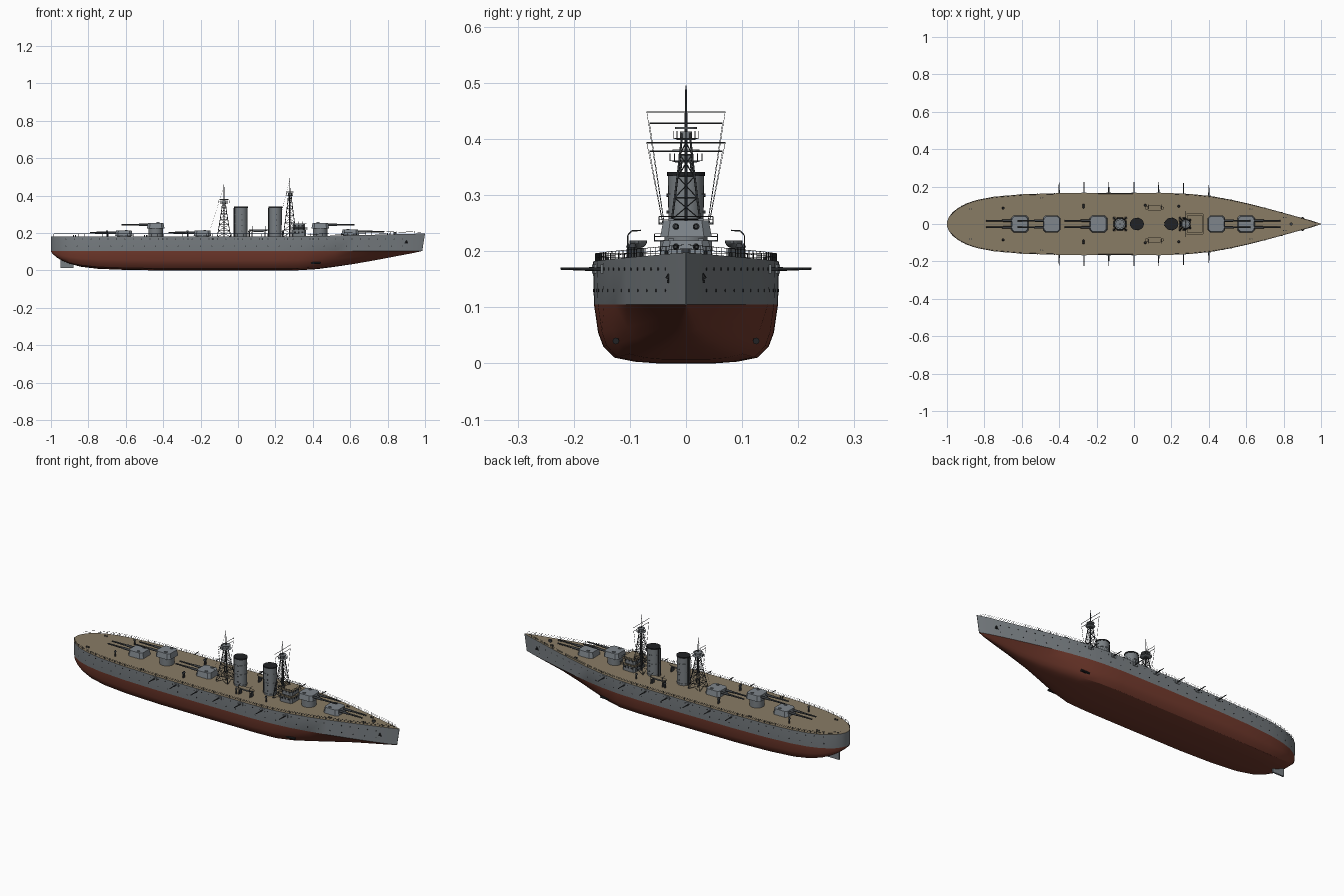
import bpy, bmesh, math
from mathutils import Vector, Matrix

if "Cube" in bpy.data.objects:
    bpy.data.objects.remove(bpy.data.objects["Cube"])

def material(name, c):
    m = bpy.data.materials.new(name)
    m.diffuse_color = (*c, 1)
    m.use_nodes = True
    m.node_tree.nodes["Principled BSDF"].inputs["Base Color"].default_value = m.diffuse_color
    return m

GREY = material("hull grey", (0.19, 0.21, 0.225))
LIGHT = material("turret grey", (0.21, 0.235, 0.26))
RED = material("antifouling red", (0.17, 0.042, 0.026))
WOOD = material("deck wood", (0.25, 0.20, 0.13))
DARK = material("dark metal", (0.045, 0.05, 0.055))
BLACK = material("funnel black", (0.015, 0.016, 0.018))

def finish(name, bm, *mats, smooth=None):
    me = bpy.data.meshes.new(name)
    bmesh.ops.recalc_face_normals(bm, faces=bm.faces)
    bm.to_mesh(me)
    bm.free()
    for m in mats:
        me.materials.append(m)
    ob = bpy.data.objects.new(name, me)
    bpy.context.collection.objects.link(ob)
    if smooth:
        bpy.ops.object.select_all(action='DESELECT')
        ob.select_set(True)
        bpy.context.view_layer.objects.active = ob
        bpy.ops.object.shade_smooth_by_angle(angle=math.radians(smooth))
    return ob

def tube(bm, a, b, r, n=6, r2=None, sx=1, sy=1):
    a, b = Vector(a), Vector(b)
    d = b - a
    rot = d.to_track_quat('Z', 'Y').to_matrix().to_4x4() if abs(d.x) + abs(d.y) > 1e-6 else Matrix()
    mat = Matrix.Translation((a + b) / 2) @ rot @ Matrix.Diagonal((sx, sy, 1, 1))
    bmesh.ops.create_cone(bm, cap_ends=True, segments=n, radius1=r, radius2=r if r2 is None else r2,
                          depth=d.length, matrix=mat)

def box(bm, c, s):
    bmesh.ops.create_cube(bm, size=1, matrix=Matrix.Translation(c) @ Matrix.Diagonal((*s, 1)))

def chamfered(bm, cx, hx, hy, ch, z0, z1, k=1.0):
    """eight-sided block, top scaled by k"""
    p = [(hx, hy - ch), (hx - ch, hy), (ch - hx, hy), (-hx, hy - ch),
         (-hx, ch - hy), (ch - hx, -hy), (hx - ch, -hy), (hx, ch - hy)]
    lo = [bm.verts.new((cx + x, y, z0)) for x, y in p]
    hi = [bm.verts.new((cx + x * k, y * k, z1)) for x, y in p]
    for i in range(8):
        bm.faces.new((lo[i], lo[i - 1], hi[i - 1], hi[i]))
    bm.faces.new(lo)
    return bm.faces.new(hi)

# ---- hull: stations of x, half breadth, keel height
ST = [(-1, .012, .1), (-.99, .036, .088), (-.97, .062, .07), (-.94, .085, .052), (-.9, .107, .036),
      (-.84, .127, .02), (-.75, .144, .009), (-.6, .157, .003), (-.4, .163, 0), (-.1, .164, 0),
      (.2, .163, 0), (.32, .157, .001), (.42, .146, .007), (.52, .128, .02), (.62, .106, .035),
      (.74, .075, .056), (.86, .042, .079), (.94, .018, .094), (.985, .001, .104)]
SECTION = [(1, 1), (.955, .52), (.9, .29), (.78, .1), (.56, .03), (.3, 0), (0, 0)]
WL = .105

def half(x):
    for (x0, b0, _), (x1, b1, _) in zip(ST, ST[1:]):
        if x <= x1:
            return b0 + (b1 - b0) * (x - x0) / (x1 - x0)
    return .001

def deck_z(x):
    return .182 + .016 * max(0, (x - .25) / .75) ** 1.3

bm = bmesh.new()
rings = []
for x, b, k in ST:
    v = min(1, max(0, (x - .35) / .4)) * .75          # sections turn V-shaped toward the bow
    side = [(x + .015 * max(0, (x - .86) / .125), b * 1.012, deck_z(x))]
    for fy, fz in SECTION:
        side.append((x, b * (fy * (1 - v) + fz * v), k + (WL - k) * fz))
    ring = side + [(p[0], -p[1], p[2]) for p in side[-2::-1]]
    rings.append([bm.verts.new(p) for p in ring])
n = len(rings[0])
for r0, r1 in zip(rings, rings[1:]):
    for j in range(n):
        f = bm.faces.new((r0[j], r0[(j + 1) % n], r1[(j + 1) % n], r1[j]))
        f.material_index = 2 if j == n - 1 else 0 if j in (0, n - 2) else 1
for r in (rings[0], rings[-1]):
    bm.faces.new(r)
finish("hull", bm, GREY, RED, WOOD, smooth=30)

bm = bmesh.new()
box(bm, (-.915, 0, .042), (.07, .008, .06))
finish("rudder", bm, GREY)

# ---- railings, portholes, side guns
rail, ports, guns, shields = (bmesh.new() for _ in range(4))
xs = [-.985 + .0327 * i for i in range(61)]
for s in (1, -1):
    edge = [Vector((x, s * half(x) * .985, deck_z(x))) for x in xs if x < .98]
    for p, q in zip(edge, edge[1:]):
        tube(rail, p, p + Vector((0, 0, .014)), .0007, 4)
        for h in (.007, .014):
            up = Vector((0, 0, h))
            tube(rail, p + up, q + up, .0005, 4)
    for z, step in ((.168, .045), (.13, .06)):
        x = -.92
        while x < .9:
            y = s * half(x) * (1 + .012 * (z - WL) / .077)
            tube(ports, (x, y - s * .004, z), (x, y + s * .001, z), .0028, 8)
            x += step
    for x in (-.4, -.267, -.135, 0, .132, .265, .4):
        y = half(x)
        box(shields, (x, s * y, .168), (.026, .008, .016))
        tube(guns, (x, s * y, .168), (x, s * (y + .06), .169), .0035, 8, .002)
    # anchors and submerged tubes
    tube(ports, (.9, s * (half(.9) - .003), .158), (.9, s * (half(.9) + .003), .15), .005, 8)
    box(ports, (.9, s * (half(.9) + .002), .146), (.018, .004, .005))
    tube(ports, (.39, s * .125, .04), (.44, s * .125, .04), .006, 8)
finish("railings", rail, DARK)
finish("portholes_and_anchors", ports, BLACK)
finish("side_guns", guns, DARK)
finish("side_gun_shields", shields, GREY)

# ---- main turrets: x, base height, facing
for i, (x, z, d) in enumerate([(-.61, .182, -1), (-.44, .223, -1), (-.19, .182, -1), (.44, .223, 1), (.6, .187, 1)]):
    bm = bmesh.new()
    tube(bm, (x, 0, .175), (x, 0, z + .004), .038, 24)
    finish(f"barbette_{i}", bm, GREY, smooth=30)
    bm = bmesh.new()
    chamfered(bm, x, .047, .046, .014, z + .002, z + .032, .88)
    for s in (1, -1):
        box(bm, (x - d * .012, s * .026, z + .033), (.014, .01, .005))
    finish(f"turret_{i}", bm, LIGHT)
    bm = bmesh.new()
    for s in (1, -1):
        y, h = s * .018, z + .021
        tube(bm, (x + d * .035, y, h), (x + d * .09, y, h), .006, 12)
        tube(bm, (x + d * .09, y, h), (x + d * .182, y, h), .0048, 12, .0036)
    finish(f"turret_guns_{i}", bm, DARK, smooth=40)

# ---- funnels
for i, x in enumerate((.016, .2)):
    bm = bmesh.new()
    tube(bm, (x, 0, .18), (x, 0, .335), .031, 32, .032, sx=1.08)
    for z in (.19, .25, .3):
        tube(bm, (x, 0, z), (x, 0, z + .003), .033, 32, sx=1.08)
    finish(f"funnel_{i}", bm, GREY, smooth=30)
    bm = bmesh.new()
    tube(bm, (x, 0, .334), (x, 0, .341), .0335, 32, sx=1.1)
    finish(f"funnel_cap_{i}", bm, BLACK, smooth=30)
    bm = bmesh.new()
    for s in (1, -1):
        tube(bm, (x - .036, s * .008, .18), (x - .036, s * .008, .335), .003, 8)
        for z in (.21, .24, .27, .3):
            tube(bm, (x + .005, s * .03, z), (x + .005, s * .0345, z), .003, 6)
    finish(f"funnel_pipes_{i}", bm, DARK)

# ---- bridge: two stepped houses with wooden roofs
bm, rails, holes = (bmesh.new() for _ in range(3))
for hx, hy, z0, z1 in ((.038, .046, .18, .217), (.032, .038, .219, .248)):
    chamfered(bm, .325, hx, hy, .008, z0, z1)
    rx, ry = hx + .009, hy + .01
    chamfered(bm, .325, rx, ry, .004, z1, z1 + .003).material_index = 1
    c = [(.325 + a * rx, b * ry) for a, b in ((1, 1), (-1, 1), (-1, -1), (1, -1))]
    for k in range(4):
        p, q = Vector((*c[k - 1], z1)), Vector((*c[k], z1))
        for j in range(4):
            a = p.lerp(q, j / 4)
            tube(rails, a, a + Vector((0, 0, .014)), .0008, 4)
        for h in (.009, .014):
            tube(rails, p + Vector((0, 0, h)), q + Vector((0, 0, h)), .0007, 4)
    zm = (z0 + z1) / 2 + .006
    for s in (1, -1):
        for o in (-.02, 0, .02):
            box(holes, (.325 + o, s * hy, zm), (.009, .002, .008))
            box(holes, (.325 + s * hx, o, zm), (.002, .009, .008))
finish("bridge", bm, GREY, WOOD)
finish("bridge_rails", rails, DARK)
finish("bridge_windows", holes, BLACK)

# ---- lattice masts: x, lattice top, pole top, platform radius, yard heights, stay foot
for i, (x, top, tip, pr, yards, foot) in enumerate([(-.075, .37, .46, .03, (.393, .378), -.16),
                                                    (.277, .41, .495, .024, (.448, .428), .2)]):
    bm, wires, plat = (bmesh.new() for _ in range(3))
    levels = 6
    def ring(t):
        w = .029 * (1 - t) ** 1.15 + .007
        return [Vector((x + a * w, b * w, .18 + (top - .18) * t)) for a, b in ((1, 1), (-1, 1), (-1, -1), (1, -1))]
    for l in range(levels):
        lo, hi = ring(l / levels), ring((l + 1) / levels)
        for k in range(4):
            tube(bm, lo[k], hi[k], .002, 5)
            tube(bm, hi[k - 1], hi[k], .0012, 4)
            tube(bm, lo[k - 1], hi[k], .001, 4)
            tube(bm, lo[k], hi[k - 1], .001, 4)
    tube(bm, (x, 0, .18), (x, 0, top), .003, 8)
    tube(bm, (x, 0, top), (x, 0, tip), .003, 8, .0012)
    tube(plat, (x, 0, top - .012), (x, 0, top - .008), pr * .6, 16, pr)
    tube(plat, (x, 0, top - .008), (x, 0, top + .003), pr * .45, 12)
    tube(plat, (x, 0, top + .008), (x, 0, top + .011), pr * .8, 16)
    for k in range(8):
        a = k * math.pi / 4
        px, py = x + pr * .95 * math.cos(a), pr * .95 * math.sin(a)
        tube(bm, (px, py, top - .009), (px, py, top + .004), .0008, 4)
    for z, w in zip(yards, (.07, .065)):
        tube(bm, (x, -w, z), (x, w, z), .0012, 5)
        for s in (1, -1):
            tube(wires, (x, s * w, z), (x, s * .03, .19), .0005, 3)
    tube(wires, (x, 0, tip - .01), (foot, 0, .182), .0005, 3)
    finish(f"lattice_mast_{i}", bm, DARK)
    finish(f"mast_platform_{i}", plat, GREY)
    finish(f"rigging_{i}", wires, DARK)

# ---- boats on davits, deck posts
posts = bmesh.new()
for s in (1, -1):
    bm = bmesh.new()
    bmesh.ops.create_uvsphere(bm, u_segments=20, v_segments=10, radius=1,
        matrix=Matrix.Translation((.11, s * .085, .219)) @ Matrix.Diagonal((.052, .016, .014, 1)))
    for v in bm.verts:
        v.co.z = min(v.co.z, .219)
    for f in bm.faces:
        f.material_index = 1 if f.calc_center_median().z > .2189 else 0
    finish("boat_port" if s > 0 else "boat_starboard", bm, GREY, WOOD, smooth=30)
    for x in (.075, .145):
        box(posts, (x, s * .085, .194), (.006, .022, .024))
        pts = [(x, s * .104, .18), (x, s * .104, .228), (x, s * .097, .236), (x, s * .08, .237)]
        for a, b in zip(pts, pts[1:]):
            tube(posts, a, b, .0013, 5)
    for x, y in ((-.27, .1), (-.27, .09), (.24, .095), (-.7, .085), (.06, .1)):
        tube(posts, (x, s * y, .18), (x, s * y, .207), .004, 10)
        tube(posts, (x, s * y, .207), (x, s * y, .214), .007, 10, .004)
    for x, y in ((-.88, .08), (-.5, .14), (.62, .08), (.8, .035)):
        for o in (0, .012):
            tube(posts, (x + o, s * y, .18), (x + o, s * y, deck_z(x) + .008), .003, 8)
tube(posts, (.84, 0, .185), (.84, 0, .205), .008, 12)
finish("davits_and_deck_posts", posts, DARK)
